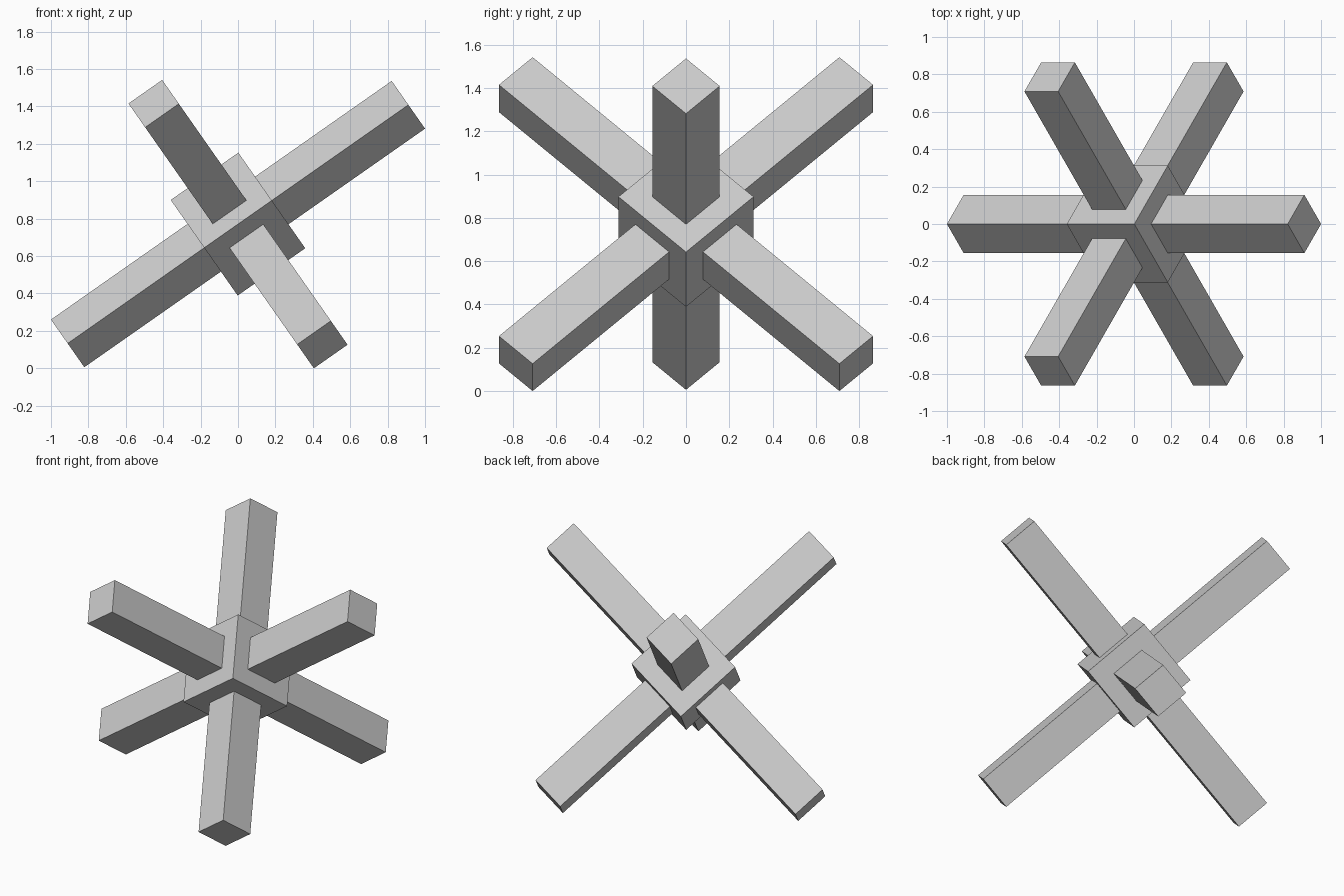
import bpy, bmesh
from math import radians
from mathutils import Matrix

if "Cube" in bpy.data.objects:
    bpy.data.objects.remove(bpy.data.objects["Cube"])

CORE = 0.441      # edge of the central cube
ARM_W = 0.22      # width of the square arms
REACH = 1.112     # centre to arm tip

# core cube
bm = bmesh.new()
bmesh.ops.create_cube(bm, size=CORE)
bm.normal_update()

# six square arms: inset every cube face, then extrude it outward
faces = bm.faces[:]
bmesh.ops.inset_individual(bm, faces=faces, thickness=(CORE - ARM_W) / 2,
                           use_even_offset=True)
tips = bmesh.ops.extrude_discrete_faces(bm, faces=faces)["faces"]
for tip in tips:
    tip.normal_update()
    offset = tip.normal * (REACH - CORE / 2)
    bmesh.ops.translate(bm, verts=tip.verts[:], vec=offset)

# stand the cross on its arm tips
bm.transform(Matrix.Rotation(radians(-35), 4, 'Y') @ Matrix.Rotation(radians(45), 4, 'X'))
lowest = min(v.co.z for v in bm.verts)
bm.transform(Matrix.Translation((0, 0, -lowest)))
bmesh.ops.recalc_face_normals(bm, faces=bm.faces[:])

mesh = bpy.data.meshes.new("six_armed_cross")
bm.to_mesh(mesh)
bm.free()
bpy.context.collection.objects.link(bpy.data.objects.new("six_armed_cross", mesh))
